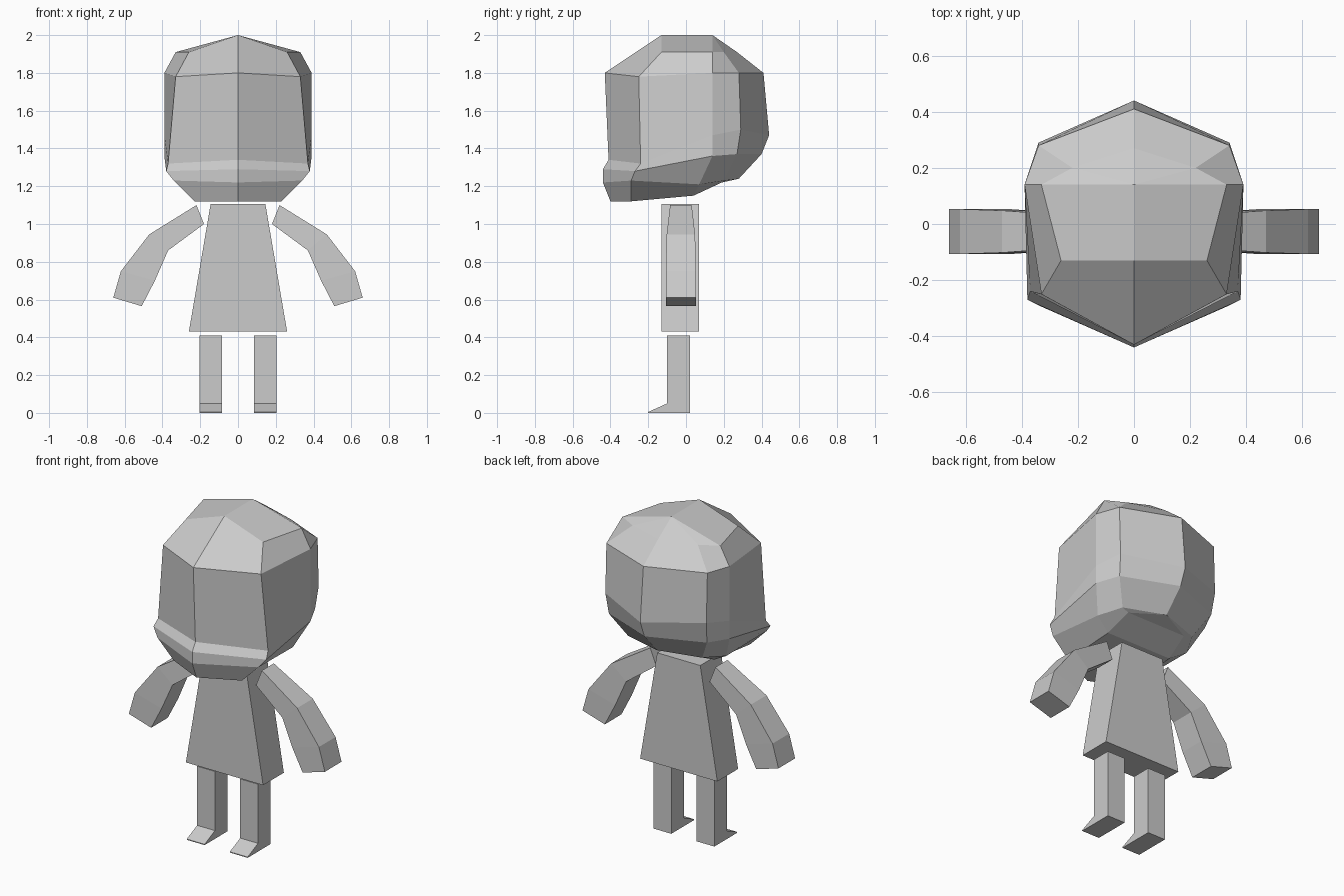
import bpy
import bmesh
from mathutils import Vector

default_cube = bpy.data.objects.get("Cube")
if default_cube:
    bpy.data.objects.remove(default_cube, do_unlink=True)

# One plain grey for the whole figure
grey = bpy.data.materials.new("plain grey")
grey.use_nodes = True
colour = (0.6, 0.6, 0.6, 1)
grey.diffuse_color = colour
grey.node_tree.nodes["Principled BSDF"].inputs["Base Color"].default_value = colour


def finish(name, bm):
    """Clean the mesh, turn its faces outward and link it as a flat shaded object."""
    bmesh.ops.remove_doubles(bm, verts=bm.verts, dist=0.0005)
    bmesh.ops.recalc_face_normals(bm, faces=bm.faces)
    mesh = bpy.data.meshes.new(name)
    bm.to_mesh(mesh)
    bm.free()
    mesh.materials.append(grey)
    obj = bpy.data.objects.new(name, mesh)
    bpy.context.scene.collection.objects.link(obj)
    return obj


def bridge(bm, rings, closed):
    """Join successive rings of points with faces, leaving out collapsed corners."""
    rows = [[bm.verts.new(point) for point in ring] for ring in rings]
    for lower, upper in zip(rows, rows[1:]):
        count = len(lower)
        for i in range(count if closed else count - 1):
            j = (i + 1) % count
            corners = []
            for vert in (lower[i], lower[j], upper[j], upper[i]):
                if all((vert.co - other.co).length > 0.0005 for other in corners):
                    corners.append(vert)
            if len(corners) > 2:
                bm.faces.new(corners)
    return rows


def prism(name, rings):
    """A solid made from closed rings with a cap at each end."""
    bm = bmesh.new()
    rows = bridge(bm, rings, True)
    bm.faces.new(rows[0])
    bm.faces.new(rows[-1])
    return finish(name, bm)


# Head: half rings from front centre round the left side to back centre
crown = [(0, -0.13, 2), (0, -0.13, 2), (0, 0.14, 2), (0, 0.14, 2), (0, 0.14, 2)]
upper = [(0, -0.13, 2), (0.26, -0.13, 1.91), (0.33, 0.14, 1.91), (0.22, 0.2, 1.91), (0, 0.27, 1.91)]
brow = [(0, -0.43, 1.8), (0.33, -0.25, 1.78), (0.39, 0.14, 1.8), (0.34, 0.28, 1.8), (0, 0.41, 1.8)]
cheek = [(0, -0.41, 1.34), (0.37, -0.24, 1.32), (0.39, 0.14, 1.47), (0.34, 0.29, 1.5), (0, 0.44, 1.47)]
muzzle = [(0, -0.44, 1.29), (0.38, -0.27, 1.28), (0.39, 0.14, 1.36), (0.33, 0.27, 1.37), (0, 0.4, 1.37)]
jaw = [(0, -0.44, 1.22), (0.34, -0.29, 1.23), (0.32, 0.07, 1.21), (0.25, 0.2, 1.23), (0, 0.28, 1.24)]
chin = [(0, -0.4, 1.12), (0.23, -0.29, 1.12), (0.22, 0.04, 1.15), (0.2, 0.19, 1.22), (0, 0.28, 1.24)]
underside = [(0, y, z) for x, y, z in chin]

head_mesh = bmesh.new()
for side in (1, -1):
    half = [[Vector((x * side, y, z)) for x, y, z in ring]
            for ring in (crown, upper, brow, cheek, muzzle, jaw, chin, underside)]
    bridge(head_mesh, half, False)
finish("head", head_mesh)

# Torso: a flared dress shape of constant depth
prism("torso", [[(-w, -0.13, z), (w, -0.13, z), (w, 0.07, z), (-w, 0.07, z)]
                for w, z in ((0.26, 0.43), (0.145, 1.105))])

# Arm sections: outer x and z, inner x and z, half depth
arm_sections = [
    (0.22, 1.1, 0.18, 1.0, 0.057),
    (0.47, 0.945, 0.37, 0.86, 0.075),
    (0.62, 0.75, 0.44, 0.7, 0.08),
    (0.66, 0.61, 0.51, 0.565, 0.08),
]
arm_y = -0.027

# Leg outline in y and z, with the pointed foot
leg_outline = [(0.02, 0), (0.02, 0.41), (-0.1, 0.41), (-0.1, 0.05), (-0.2, 0.005), (-0.2, 0)]

for label, side in (("left", 1), ("right", -1)):
    prism(label + "_arm", [
        [(side * ox, arm_y - d, oz), (side * ox, arm_y + d, oz),
         (side * ix, arm_y + d, iz), (side * ix, arm_y - d, iz)]
        for ox, oz, ix, iz, d in arm_sections])
    prism(label + "_leg", [[(side * x, y, z) for y, z in leg_outline] for x in (0.085, 0.205)])
